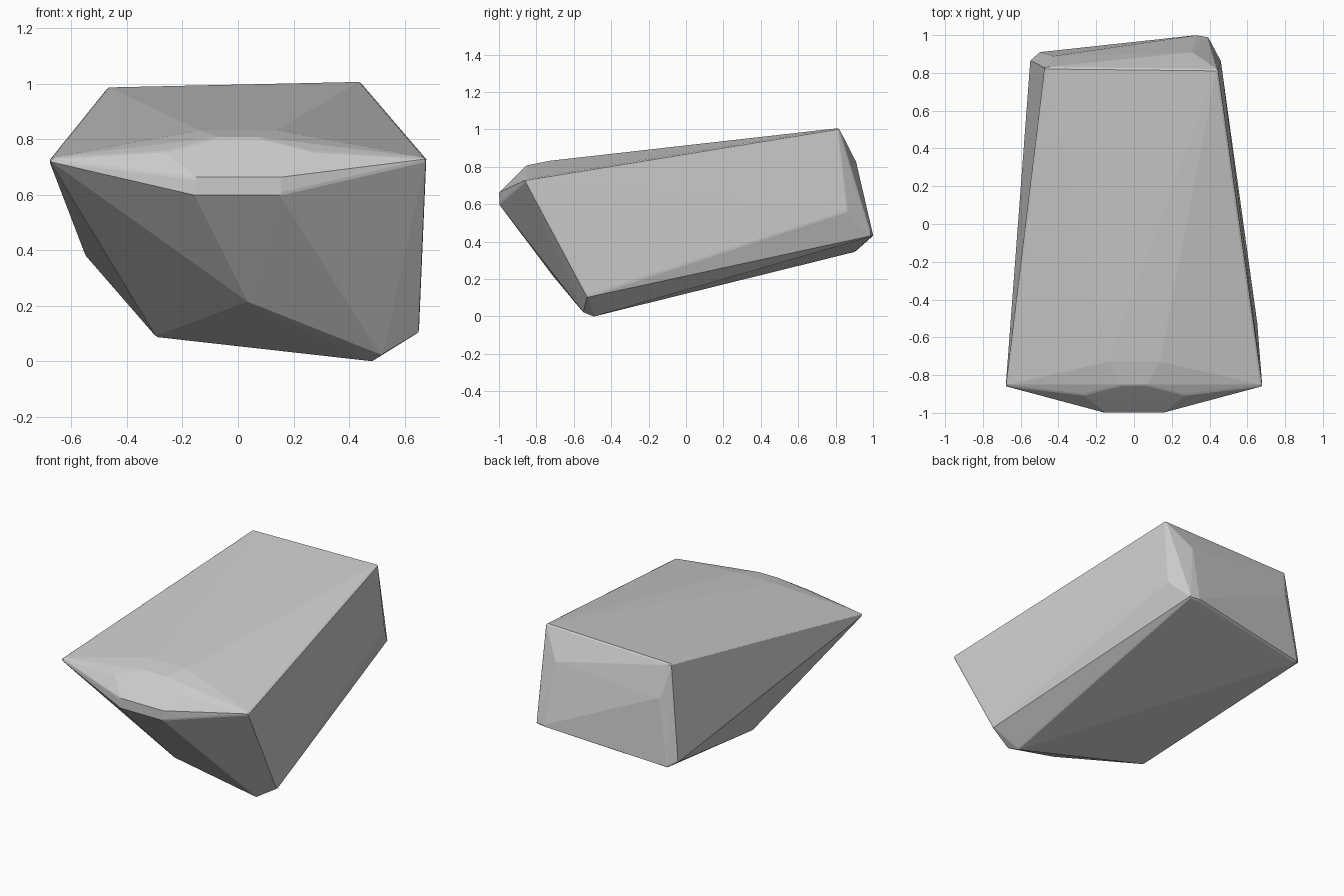
import bpy, bmesh
from mathutils import Vector

if "Cube" in bpy.data.objects:
    bpy.data.objects.remove(bpy.data.objects["Cube"])

R = 0.012                       # edge rounding radius
CENTRE = Vector((0, 0, 0.5))


def rounded_hull(name, corners):
    """Convex block whose corners are replaced by tiny balls."""
    ball = bmesh.new()
    bmesh.ops.create_icosphere(ball, subdivisions=1, radius=R)
    offsets = [v.co.copy() for v in ball.verts]
    ball.free()
    bm = bmesh.new()
    for c in map(Vector, corners):
        inset = c - (c - CENTRE).normalized() * R
        for o in offsets:
            bm.verts.new(inset + o)
    res = bmesh.ops.convex_hull(bm, input=bm.verts)
    junk = {g for g in res["geom_interior"] + res["geom_unused"]
            if isinstance(g, bmesh.types.BMVert)}
    bmesh.ops.delete(bm, geom=list(junk), context='VERTS')
    bmesh.ops.recalc_face_normals(bm, faces=bm.faces)
    # exact footprint: stand on z = 0
    low = min(v.co.z for v in bm.verts)
    for v in bm.verts:
        v.co.z -= low
    mesh = bpy.data.meshes.new(name)
    bm.to_mesh(mesh)
    bm.free()
    obj = bpy.data.objects.new(name, mesh)
    bpy.context.collection.objects.link(obj)
    return obj


# front lip, mirrored left and right
half_front = [
    (0.675, -0.86, 0.72),
    (0.27, -0.91, 0.745), (0.27, -0.94, 0.65),
    (0.155, -1.0, 0.655), (0.155, -1.0, 0.60),
    (0.07, -0.86, 0.795), (0.14, -0.74, 0.82),
]
corners = [(s * x, y, z) for x, y, z in half_front for s in (-1, 1)]

# upper back edge
corners += [(-0.47, 0.83, 0.975), (0.44, 0.82, 0.995),
            (-0.43, 0.89, 0.77), (0.31, 0.91, 0.82)]
# lower back edge
corners += [(-0.50, 0.91, 0.35), (-0.545, 0.87, 0.38),
            (0.33, 1.0, 0.43), (0.39, 0.99, 0.43), (0.455, 0.87, 0.56)]
# underside and lower front
corners += [(-0.295, -0.27, 0.085), (0.49, -0.50, 0.0), (0.52, -0.55, 0.02),
            (0.65, -0.53, 0.10), (0.04, -0.71, 0.21)]

rounded_hull("stone_block", corners)
